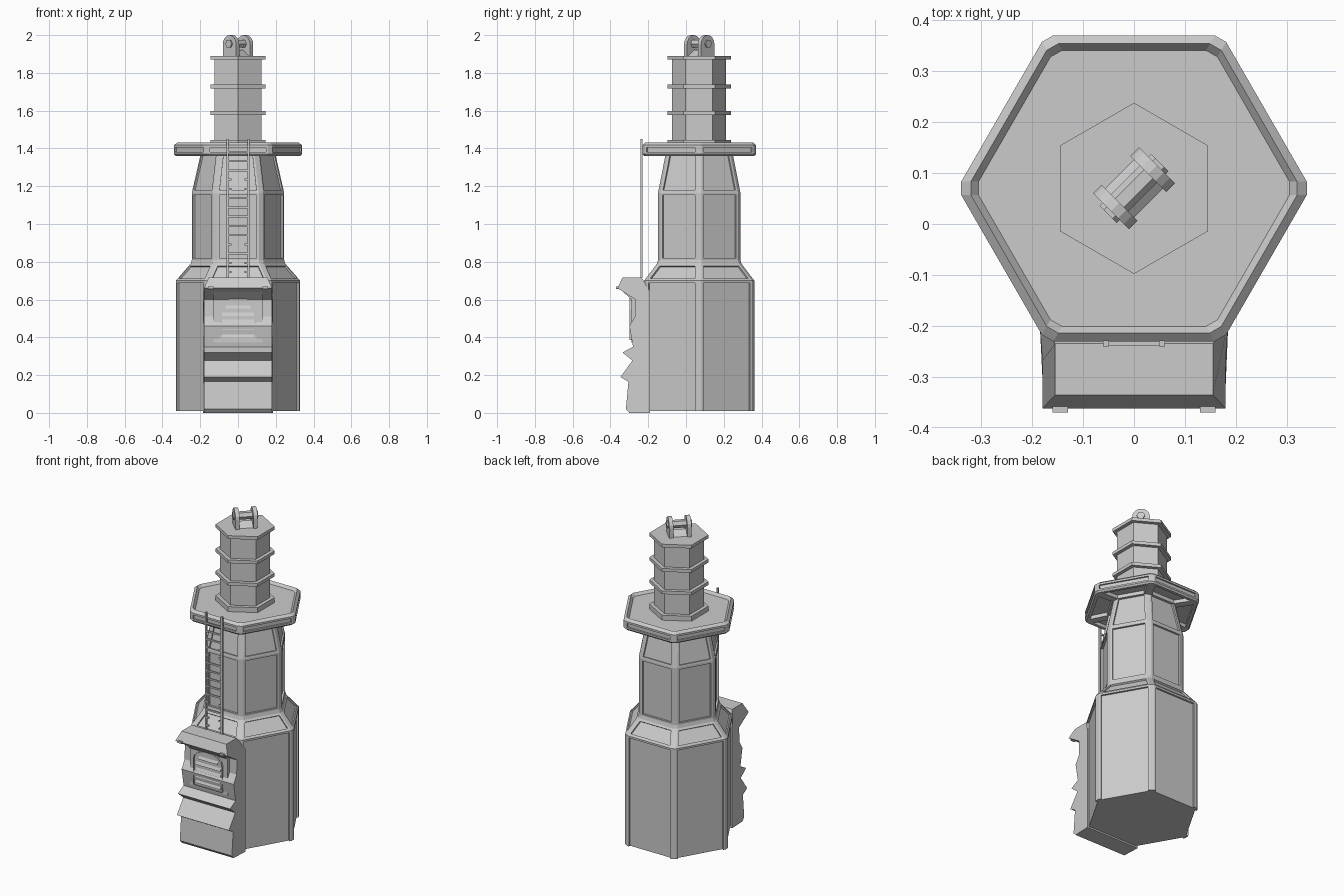
import bpy, bmesh, math
from mathutils import Vector, Matrix

if "Cube" in bpy.data.objects:
    bpy.data.objects.remove(bpy.data.objects["Cube"])

CY = 0.07  # tower axis in y


def finish(name, bm, matrix=None):
    bmesh.ops.remove_doubles(bm, verts=bm.verts, dist=1e-5)
    bmesh.ops.recalc_face_normals(bm, faces=bm.faces)
    me = bpy.data.meshes.new(name)
    bm.to_mesh(me)
    bm.free()
    ob = bpy.data.objects.new(name, me)
    if matrix:
        ob.matrix_world = matrix
    bpy.context.collection.objects.link(ob)
    return ob


def box(bm, c, s):
    bmesh.ops.create_cube(bm, size=1, matrix=Matrix.Translation(c) @ Matrix.Diagonal((*s, 1)))


def prism(bm, pts, lo, hi, axis='X'):
    """Extrude a 2D outline along X (outline in yz) or Y (outline in xz)."""
    put = (lambda w, p: (w, *p)) if axis == 'X' else (lambda w, p: (p[0], w, p[1]))
    a, b = [[bm.verts.new(put(w, p)) for p in pts] for w in (lo, hi)]
    bm.faces.new(a)
    bm.faces.new(b)
    for i in range(len(pts)):
        j = (i + 1) % len(pts)
        bm.faces.new((a[i], a[j], b[j], b[i]))


def hex_ring(r, z, cut=0.015):
    """Six sides, each a (start, end) pair, with corners cut off."""
    cs = [Vector((r * math.cos(k * math.pi / 3), CY + r * math.sin(k * math.pi / 3), z)) for k in range(6)]
    return [(cs[k].lerp(cs[(k + 1) % 6], cut / r), cs[(k + 1) % 6].lerp(cs[k], cut / r)) for k in range(6)]


def panelled_hex(name, profile):
    """Stack of hexagonal bands: (radius, z, panel) where panel = (depth, side, bottom, top) or None."""
    bm = bmesh.new()
    face = lambda *ps: bm.faces.new([bm.verts.new(p) for p in ps])
    caps = {0: [], len(profile) - 1: []}
    rings = [hex_ring(r, z) for r, z, _ in profile]
    for i in range(len(rings) - 1):
        for k in range(6):
            (a, b), (d, c) = rings[i][k], rings[i + 1][k]
            a2, d2 = rings[i][(k + 1) % 6][0], rings[i + 1][(k + 1) % 6][0]
            face(b, a2, d2, c)
            low = [a, b]
            panel = profile[i][2]
            if panel:
                depth, side, bot, top = panel
                n = (b - a).cross(d - a).normalized() * depth
                h = ((d + c) / 2 - (a + b) / 2).length

                def at(s, v):
                    p, q = a.lerp(d, v), b.lerp(c, v)
                    u = side / (q - p).length
                    return p.lerp(q, u if s == 0 else 1 - u)
                v0, v1 = bot / h, 1 - top / h
                flat = [at(0, v0), at(1, v0), at(1, v1), at(0, v1)]
                deep = [p - n for p in flat]
                outer = [a, b, c, d]
                for e in range(4):
                    f = (e + 1) % 4
                    if e == 0 and bot == 0:
                        low = [a, flat[0], deep[0], deep[1], flat[1], b]
                        continue
                    face(outer[e], outer[f], flat[f], flat[e])
                    face(flat[e], flat[f], deep[f], deep[e])
                face(*deep)
            else:
                face(a, b, c, d)
            if i == 0:
                caps[0] += low
            if i == len(rings) - 2:
                caps[len(profile) - 1] += [d, c]
    for pts in caps.values():
        face(*pts)
    return finish(name, bm)


# Main tower body with recessed panels
panelled_hex("tower_body", [
    (0.337, 0.01, (0.012, 0.012, 0, 0.012)),
    (0.337, 0.70, (0.010, 0.012, 0.016, 0.014)),
    (0.258, 0.79, None),
    (0.252, 0.81, (0.012, 0.012, 0.01, 0.012)),
    (0.252, 1.165, (0.010, 0.012, 0.014, 0.012)),
    (0.203, 1.38, None)])

# Hexagonal platform with grooved edge and raised rim
panelled_hex("platform", [
    (0.20, 1.365, (0.022, 0.012, 0.012, 0.018)),
    (0.337, 1.36, None),
    (0.347, 1.37, (0.010, 0.010, 0.010, 0.012)),
    (0.347, 1.417, None),
    (0.328, 1.432, None),
    (0.313, 1.415, None)])

# Chimney shaft with flanges
bm = bmesh.new()
for r, z0, z1 in [(0.143, 1.40, 1.885), (0.168, 1.41, 1.446), (0.168, 1.578, 1.598),
                  (0.168, 1.718, 1.738), (0.168, 1.87, 1.89)]:
    bmesh.ops.create_cone(bm, cap_ends=True, segments=6, radius1=r, radius2=r, depth=z1 - z0,
                          matrix=Matrix.Translation((0, CY, (z0 + z1) / 2)) @ Matrix.Rotation(math.pi / 2, 4, 'Z')
                          @ Matrix.Rotation(math.pi / 6, 4, 'Z') @ Matrix.Rotation(math.pi / 3, 4, 'Z'))
finish("chimney", bm)

# Lifting lugs, axle and base wedge, turned 45 degrees
bm = bmesh.new()
lug = [(-0.05, 0)] + [(-0.05 * math.cos(t * math.pi / 8), 0.06 + 0.05 * math.sin(t * math.pi / 8))
                      for t in range(9)] + [(0.05, 0)]
for x in (-0.052, 0.052):
    prism(bm, lug, x - 0.012, x + 0.012)
hexagon = [(0.024 * math.cos(t * math.pi / 3), 0.064 + 0.024 * math.sin(t * math.pi / 3)) for t in range(6)]
prism(bm, hexagon, -0.072, 0.072)
prism(bm, [(-0.04, 0), (0.0, 0.03), (0.04, 0)], -0.045, 0.045)
finish("lifting_lugs", bm, Matrix.Translation((0, CY, 1.89)) @ Matrix.Rotation(math.pi / 4, 4, 'Z'))

# Entrance porch with folded front plates
bm = bmesh.new()
prism(bm, [(-0.19, 0), (-0.30, 0), (-0.318, 0.02), (-0.305, 0.165), (-0.347, 0.19), (-0.284, 0.277),
           (-0.336, 0.32), (-0.28, 0.35), (-0.285, 0.375), (-0.30, 0.46), (-0.27, 0.51), (-0.268, 0.60),
           (-0.362, 0.66), (-0.336, 0.718), (-0.235, 0.718), (-0.19, 0.64)], -0.18, 0.18)
for v in bm.verts:
    if v.co.z > 0.7:
        v.co.x *= 0.86
    elif v.co.y > -0.2:
        v.co.x *= 1.03
finish("porch", bm)

# Door surround and hood corner tabs
bm = bmesh.new()
prism(bm, [(-0.2, 0.372), (-0.288, 0.372), (-0.288, 0.60), (-0.358, 0.663), (-0.2, 0.68)], -0.13, 0.13)
for s in (-1, 1):
    box(bm, (s * 0.145, -0.355, 0.662), (0.03, 0.03, 0.012))
finish("door_surround", bm)

# Arched door frame
bm = bmesh.new()


def arch(w, z0, spring, top):
    return [(-w, z0)] + [(-w * math.cos(t * math.pi / 8), spring + (top - spring) * math.sin(t * math.pi / 8))
                         for t in range(9)] + [(w, z0)]


outer, inner = arch(0.098, 0.385, 0.55, 0.61), arch(0.086, 0.395, 0.545, 0.597)
prism(bm, outer, -0.300, -0.28, 'Y')
front = min(bm.faces, key=lambda f: f.calc_center_median().y)
bmesh.ops.inset_region(bm, faces=[front], thickness=0.010)
bmesh.ops.translate(bm, verts=front.verts, vec=(0, 0.009, 0))
finish("door_frame", bm)

# Louvre slats inside the arch
bm = bmesh.new()
for i in range(5):
    z = 0.40 + i * 0.038
    w = 0.086 if z < 0.53 else 0.066
    prism(bm, [(-0.285, z), (-0.299, z), (-0.289, z + 0.022), (-0.285, z + 0.022)], -w, w)
finish("door_louvres", bm)

# Ladder with some rungs broken down to stubs
bm = bmesh.new()
for s in (-1, 1):
    box(bm, (s * 0.055, -0.235, 1.083), (0.012, 0.012, 0.735))
broken = {0, 1, 3, 9, 10}
for i in range(14):
    z = 0.745 + i * 0.049
    if i in broken:
        for s in (-1, 1):
            box(bm, (s * 0.042, -0.235, z), (0.016, 0.009, 0.010))
    else:
        box(bm, (0, -0.235, z), (0.105, 0.009, 0.010))
finish("ladder", bm)
